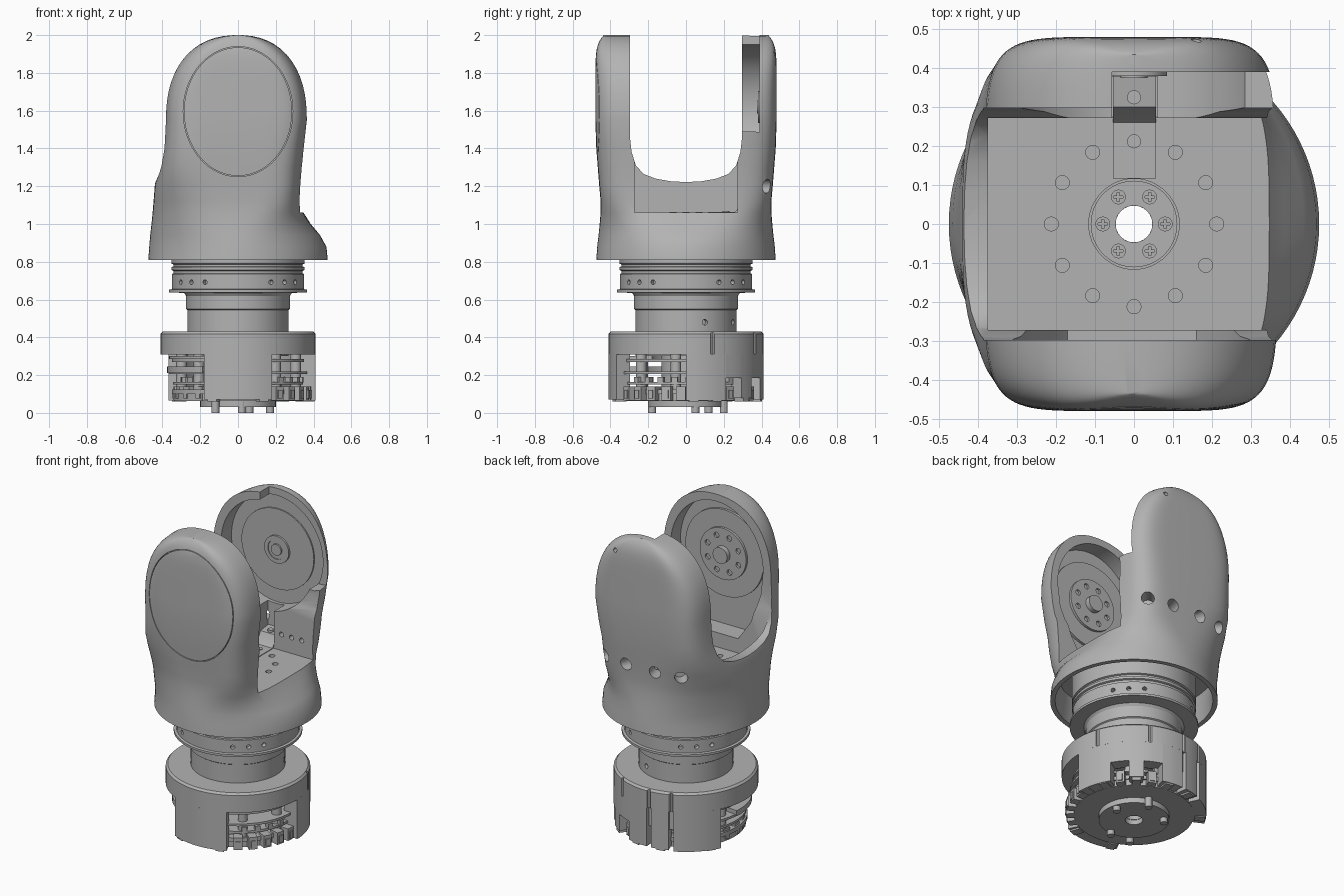
import bpy, bmesh, math
from mathutils import Vector

old = bpy.data.objects.get("Cube")
if old:
    bpy.data.objects.remove(old, do_unlink=True)

grey = bpy.data.materials.new("satin_grey")
grey.use_nodes = True
COLOR = (0.45, 0.45, 0.45, 1)
grey.diffuse_color = COLOR
grey.node_tree.nodes["Principled BSDF"].inputs["Base Color"].default_value = COLOR
parts = []


def finish(name, bm):
    bmesh.ops.recalc_face_normals(bm, faces=bm.faces)
    me = bpy.data.meshes.new(name)
    bm.to_mesh(me)
    bm.free()
    me.materials.append(grey)
    ob = bpy.data.objects.new(name, me)
    bpy.context.collection.objects.link(ob)
    parts.append(ob)
    return ob


def loft(name, rings, closed=False):
    """Skin a list of point rings; closed joins the last ring to the first."""
    bm = bmesh.new()
    vs = [[bm.verts.new(p) for p in ring] for ring in rings]
    n = len(vs[0])
    for a, b in zip(vs, vs[1:] + (vs[:1] if closed else [])):
        for i in range(n):
            bm.faces.new((a[i], a[(i + 1) % n], b[(i + 1) % n], b[i]))
    if not closed:
        bm.faces.new(vs[0])
        bm.faces.new(vs[-1])
    return finish(name, bm)


def prism(name, pts, axis, lo, hi):
    place = {"x": lambda u, v, w: (w, u, v), "y": lambda u, v, w: (u, w, v),
             "z": lambda u, v, w: (u, v, w)}[axis]
    return loft(name, [[place(u, v, w) for u, v in pts] for w in (lo, hi)])


def box(name, x, y, z):
    return prism(name, [(x[0], y[0]), (x[1], y[0]), (x[1], y[1]), (x[0], y[1])], "z", *z)


def ellipse(cx, cy, rx, ry, n=64, a0=0, a1=360):
    full = a1 - a0 == 360
    angs = [math.radians(a0 + (a1 - a0) * i / (n if full else n - 1)) for i in range(n)]
    return [(cx + rx * math.cos(a), cy + ry * math.sin(a)) for a in angs]


def rod(name, p0, p1, r, n=24):
    p0, p1 = Vector(p0), Vector(p1)
    q = (p1 - p0).to_track_quat("Z", "Y")
    return loft(name, [[p + q @ Vector((u, v, 0)) for u, v in ellipse(0, 0, r, r, n)]
                       for p in (p0, p1)])


def revolve(name, profile, a0=0, a1=360, n=72):
    full = a1 - a0 == 360
    n = n if full else max(4, int((a1 - a0) / 5))
    rings = [[(r * c, r * s, z) for r, z in profile] for c, s in ellipse(0, 0, 1, 1, n, a0, a1)]
    return loft(name, rings, full)


def tube(name, r0, r1, z0, z1, a0=0, a1=360):
    return revolve(name, [(r0, z0), (r1, z0), (r1, z1), (r0, z1)], a0, a1)


def cut(target, *cutters):
    for c in cutters:
        m = target.modifiers.new("cut", "BOOLEAN")
        m.operation, m.solver, m.object = "DIFFERENCE", "EXACT", c
        bpy.context.view_layer.objects.active = target
        bpy.ops.object.modifier_apply(modifier=m.name)
        parts.remove(c)
        bpy.data.objects.remove(c, do_unlink=True)


def polar(r, deg, z):
    a = math.radians(deg)
    return (r * math.cos(a), r * math.sin(a), z)


# --- Fork shell: superellipse sections
# (z, +x reach, -x reach, y reach, +x squareness, -x squareness)
sections = [(.81, .475, .475, .475, 2, 2), (.88, .468, .47, .47, 2, 2),
            (.94, .435, .465, .463, 2.1, 2.1), (1.0, .385, .458, .457, 2.5, 2.3),
            (1.06, .347, .452, .452, 3.4, 2.5), (1.12, .333, .447, .452, 4.5, 2.8),
            (1.21, .335, .44, .46, 5, 3.4), (1.3, .342, .412, .467, 5, 4.8),
            (1.4, .352, .394, .475, 5.5, 5.5), (1.55, .368, .385, .48, 6, 6)]
for k in range(1, 15):
    t = math.sin(math.pi / 2 * k / 14.4)
    f = (1 - t ** 2.3) ** (1 / 2.3)
    sections.append((1.55 + .45 * t, .368 * f, .385 * f, .48 - .045 * t ** 10, 6, 6))


def section_ring(z, ap, am, b, n_plus, n_minus, inset=0):
    ring = []
    for c, s in ellipse(0, 0, 1, 1, 96):
        a, n = (ap, n_plus) if c > 0 else (am, n_minus)
        ring.append((math.copysign(abs(c) ** (2 / n), c) * (a - inset),
                     math.copysign(abs(s) ** (2 / n), s) * (b - inset), z))
    return ring


shell = loft("fork_shell", [section_ring(*s) for s in sections])

# U-shaped channel between the arms, open pocket floor and hollow underside
half = [(.297, 2.2), (.297, 1.46), (.288, 1.38), (.265, 1.31), (.225, 1.265), (.16, 1.24), (.08, 1.226)]
hollow = [(.7,) + sections[0][1:]] + sections[:3] + [(.98,) + sections[3][1:]]
cut(shell,
    prism("channel", half + [(0, 1.222)] + [(-y, z) for y, z in reversed(half)], "x", -1, 1),
    box("floor_pocket", (-.375, 1), (-.272, .272), (1.06, 1.5)),
    loft("underside", [section_ring(*s, inset=.028) for s in hollow]),
    rod("cable_bore", (0, 0, .9), (0, 0, 1.2), .047),
    rod("hub_recess", (0, 0, 1.03), (0, 0, 1.2), .116, 48))

# Dished inner faces of both arms; the back rim is open from its top to its +x side
arch = ellipse(-.005, 1.6, .32, .355, 48, 0, 180)
cut(shell,
    prism("front_dish", arch + [(-.31, 1.45), (-.26, 1.28), (-.17, 1.15),
                                (.16, 1.15), (.24, 1.28), (.295, 1.45)], "y", -.395, -.25),
    prism("back_dish", ellipse(-.005, 1.62, .32, .335), "y", .25, .4),
    prism("rim_opening", [(-.057, 1.62), (-.057, 2.2), (.6, 2.2), (.6, 1.5), (.35, 1.49),
                          (.32, 1.48), (.25, 1.48)], "y", .25, .39),
    box("strap_slot", (-.057, .06), (.2, .378), (1.07, 1.5)))

# Access holes in the back, vent hole, floor bolt holes, wall holes
for x, dx in ((-.31, -.1), (-.11, -.03), (.1, .03), (.3, .1)):
    cut(shell, rod("access", (x - dx, .36, 1.2), (x + dx, .6, 1.2), .037))
cut(shell, rod("vent", (.16, .43, 1.9), (.16, .6, 1.9), .013, 12))
for i in range(12):
    if i != 3:
        x, y, _ = polar(.212, i * 30, 0)
        cut(shell, rod("bolt_hole", (x, y, 1.03), (x, y, 1.1), .018, 16))
for x in (.11, .18, .25):
    cut(shell, rod("wall_hole", (x, .2, 1.16), (x, .33, 1.16), .015, 12))

# Thin oval seam of the front cover
outer, inner = ellipse(0, 1.595, .29, .344, 96), ellipse(0, 1.595, .286, .34, 96)
seam = loft("seam", [[(u, y, v) for u, v in pts] for pts, y in
                     ((outer, -.6), (outer, -.435), (inner, -.435), (inner, -.6))], True)
cut(shell, seam)

# --- Front arm output flange
rod("front_disc", (0, -.4, 1.6), (0, -.38, 1.6), .27, 64)
flange = rod("front_flange", (0, -.385, 1.6), (0, -.365, 1.6), .16, 48)
for i in range(8):
    x, z, _ = polar(.115, i * 45 + 22, 0)
    cut(flange, rod("flange_hole", (x, -.378, 1.6 + z), (x, -.3, 1.6 + z), .017, 16))
rod("front_boss", (0, -.37, 1.6), (0, -.335, 1.6), .05, 32)

# --- Back arm bearing
rod("back_disc", (0, .405, 1.62), (0, .392, 1.62), .25, 64)
bearing = rod("back_bearing", (0, .4, 1.62), (0, .38, 1.62), .085, 40)
cut(bearing, rod("bearing_groove", (0, .385, 1.62), (0, .3, 1.62), .06, 32))
rod("back_boss", (0, .4, 1.62), (0, .375, 1.62), .035, 24)

# --- Flush hub in the floor with screws, and cable strap climbing the back arm
tube("hub_disc", .047, .111, 1.02, 1.06)
for i in range(6):
    x, y, _ = polar(.08, i * 60, 0)
    screw = rod("hub_screw", (x, y, 1.04), (x, y, 1.064), .019, 20)
    for w, h in ((.012, .003), (.003, .012)):
        cut(screw, box("slot", (x - w, x + w), (y - h, y + h), (1.055, 1.1)))
strap = [(.117, 1.05), (.117, 1.064), (.26, 1.064), (.28, 1.09), (.3, 1.13), (.378, 1.14), (.378, 1.05)]
prism("cable_strap", strap, "x", -.054, .056)
for y, z in ((.212, 1.068), (.325, 1.145)):
    rod("strap_screw", (0, y, 1.05), (0, y, z), .018, 20)

# --- Neck with grooved collar
neck = revolve("neck", [(.047, .3), (.268, .3), (.268, .545), (.275, .55), (.275, .62), (.285, .635),
                        (.365, .638), (.365, .652), (.35, .655), (.35, .735), (.342, .738),
                        (.342, .752), (.352, .756), (.352, .772), (.342, .775), (.342, .786),
                        (.352, .79), (.352, .985), (.047, .985)])
for quarter in range(4):
    for off in (-15, 0, 15):
        a = 45 + 90 * quarter + off
        cut(neck, rod("collar_hole", polar(.32, a, .692), polar(.4, a, .692), .013, 12))
for a in (22, 68):
    cut(neck, rod("neck_hole", polar(.24, a, .48), polar(.3, a, .48), .015, 12))

# --- Lower housing: ring, wall segments with connector notches, bottom plate
ring = revolve("housing_ring", [(.047, .31), (.41, .31), (.41, .418), (.398, .43), (.047, .43)])
for a0, a1, low in ((-116, -64, .07), (0, 31, .065), (46, 58, .08), (73, 92, .07),
                    (96, 111, .07), (115, 154, .065)):
    tube("housing_wall", .33, .41, low, .312, a0, a1)
tube("notch_lintel", .33, .41, .185, .312, 31, 73)
tube("inner_wall", .32, .385, .19, .312, 0, 154)
for a in (20, 63, 94, 113):
    cut(ring, rod("ring_slot", polar(.412, a, .2), polar(.412, a, .6), .012, 8))
tube("bottom_plate", .06, .34, .063, .1)
tube("bottom_rim", .3, .35, .1, .125)
tube("core_tube", .047, .13, .06, .315)
for r, z in ((.35, .27), (.365, .205), (.345, .15)):
    tube("circuit_board", .047, r, z, z + .014)
tube("left_board_edge", .3, .375, .21, .245, 175, 240)
tube("left_upper_board", .2, .365, .285, .3, 160, 244)


def block(name, angle, r, depth, width, z):
    ob = box(name, (r - depth / 2, r + depth / 2), (-width / 2, width / 2), z)
    ob.rotation_euler.z = math.radians(angle)
    return ob


# Connectors and spacers in the open windows and notches
for a, r in ((-55, .355), (-42, .355), (-29, .355), (-16, .355), (-4, .355), (38, .35), (66, .35),
             (168, .31), (184, .31), (200, .31), (216, .31), (232, .31)):
    block("connector", a, r, .06, .05, (.065, .14))
    block("connector_tab", a, r + .031, .012, .026, (.075, .12))
    block("chip", a + 6, r - .02, .03, .03, (.16, .19))
for a in (-50, -10, 165, 228):
    rod("spacer", polar(.31, a, .1), polar(.31, a, .312), .028, 20)

# Lugs around the bottom edge
for a in (-110, -70, 6, 24, 52, 80, 104, 146):
    block("bottom_lug", a, .375, .06, .05, (.06, .11))

# Base ring and feet
tube("base_ring", .05, .2, .03, .07)
for x, y in ((-.12, .12), (.17, .05), (.02, -.18), (-.12, -.18), (.06, .2)):
    rod("foot", (x, y, 0), (x, y, .07), .021, 20)

bpy.ops.object.select_all(action="DESELECT")
for ob in parts:
    ob.select_set(True)
bpy.context.view_layer.objects.active = shell
bpy.ops.object.shade_smooth_by_angle(angle=math.radians(32))
